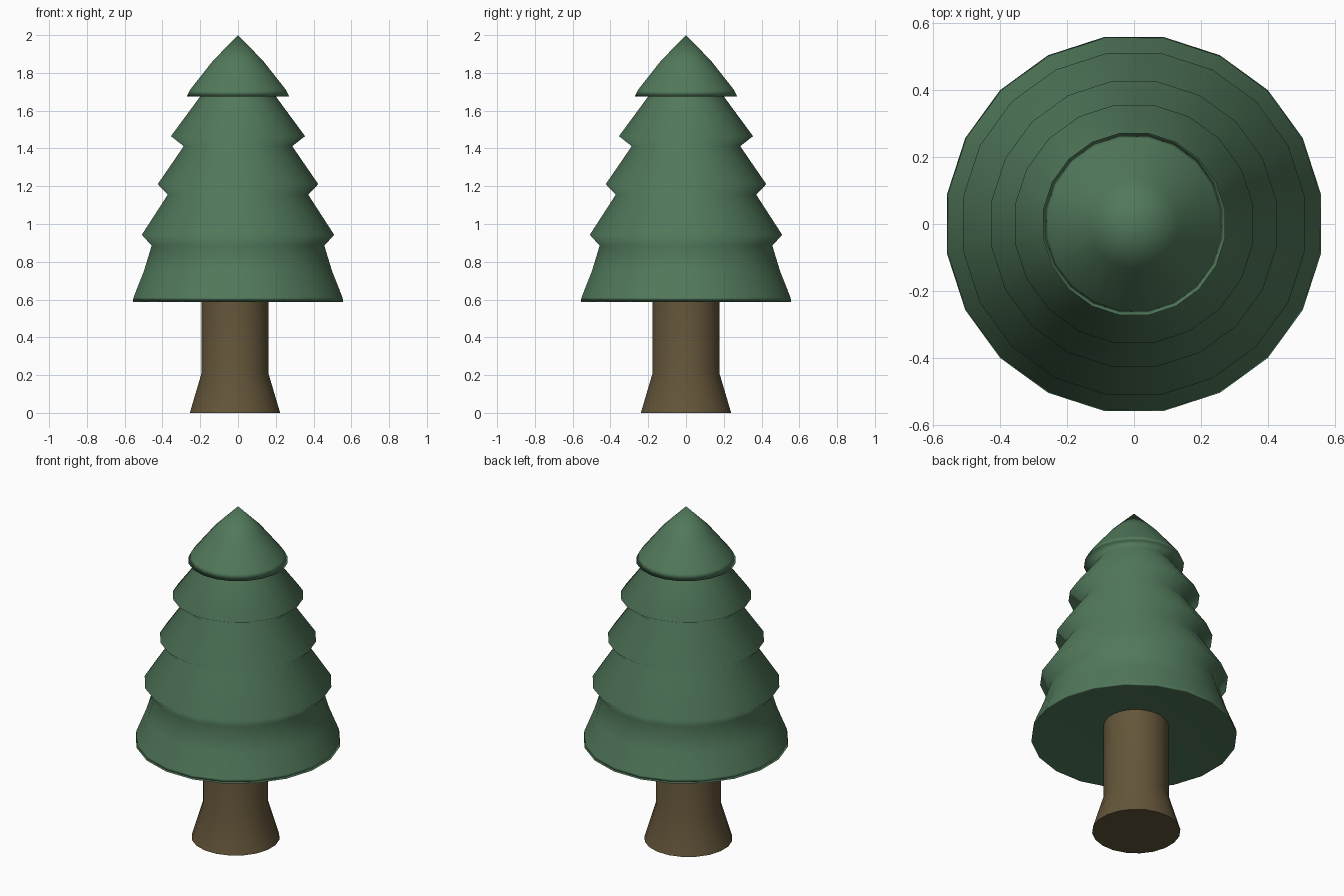
import bpy, bmesh, math

if "Cube" in bpy.data.objects:
    bpy.data.objects.remove(bpy.data.objects["Cube"])

SIDES = 20
COS = math.cos(math.pi / SIDES)  # profiles are measured across the flats


def lathe(name, profile, color, center_x=0.0):
    """Spin (radius, z) points, top to bottom, into a closed smooth solid."""
    bm = bmesh.new()
    rings = []
    for r, z in profile:
        if r == 0:
            rings.append([bm.verts.new((center_x, 0, z))] * SIDES)
            continue
        ring = []
        for i in range(SIDES):
            a = 2 * math.pi * (i + 0.5) / SIDES
            ring.append(bm.verts.new((center_x + r / COS * math.cos(a), r / COS * math.sin(a), z)))
        rings.append(ring)
    for up, low in zip(rings, rings[1:]):
        for i in range(SIDES):
            j = (i + 1) % SIDES
            quad = list(dict.fromkeys((up[i], low[i], low[j], up[j])))
            bm.faces.new(quad).smooth = True
    # flat end caps where the profile does not close on the axis
    if profile[-1][0] > 0:
        bm.faces.new(rings[-1][::-1])
    if profile[0][0] > 0:
        bm.faces.new(rings[0])
    bm.normal_update()
    bmesh.ops.recalc_face_normals(bm, faces=bm.faces)
    mesh = bpy.data.meshes.new(name)
    bm.to_mesh(mesh)
    bm.free()
    mat = bpy.data.materials.new(name + "_color")
    mat.diffuse_color = color
    mat.use_nodes = True
    mat.node_tree.nodes["Principled BSDF"].inputs["Base Color"].default_value = mat.diffuse_color
    mesh.materials.append(mat)
    obj = bpy.data.objects.new(name, mesh)
    bpy.context.collection.objects.link(obj)
    return obj


# Tiered foliage, from the tip down to the skirt and its hollow underside
foliage = lathe("foliage", [
    (0, 2.0), (0.132, 1.865), (0.254, 1.71), (0.271, 1.675), (0.20, 1.675),
    (0.355, 1.465), (0.287, 1.412), (0.425, 1.211), (0.372, 1.155),
    (0.509, 0.943), (0.457, 0.885), (0.50, 0.745), (0.553, 0.612), (0.557, 0.588),
    (0, 0.70),
], (0.083, 0.19, 0.104, 1))
# large slopes dominate the shading over the narrow rims
weighted = foliage.modifiers.new("soft_rims", 'WEIGHTED_NORMAL')
weighted.mode = 'FACE_AREA'

# Trunk with a flared foot
lathe("trunk", [(0.177, 0.69), (0.177, 0.21), (0.239, 0)],
      (0.127, 0.091, 0.042, 1), center_x=-0.016)
